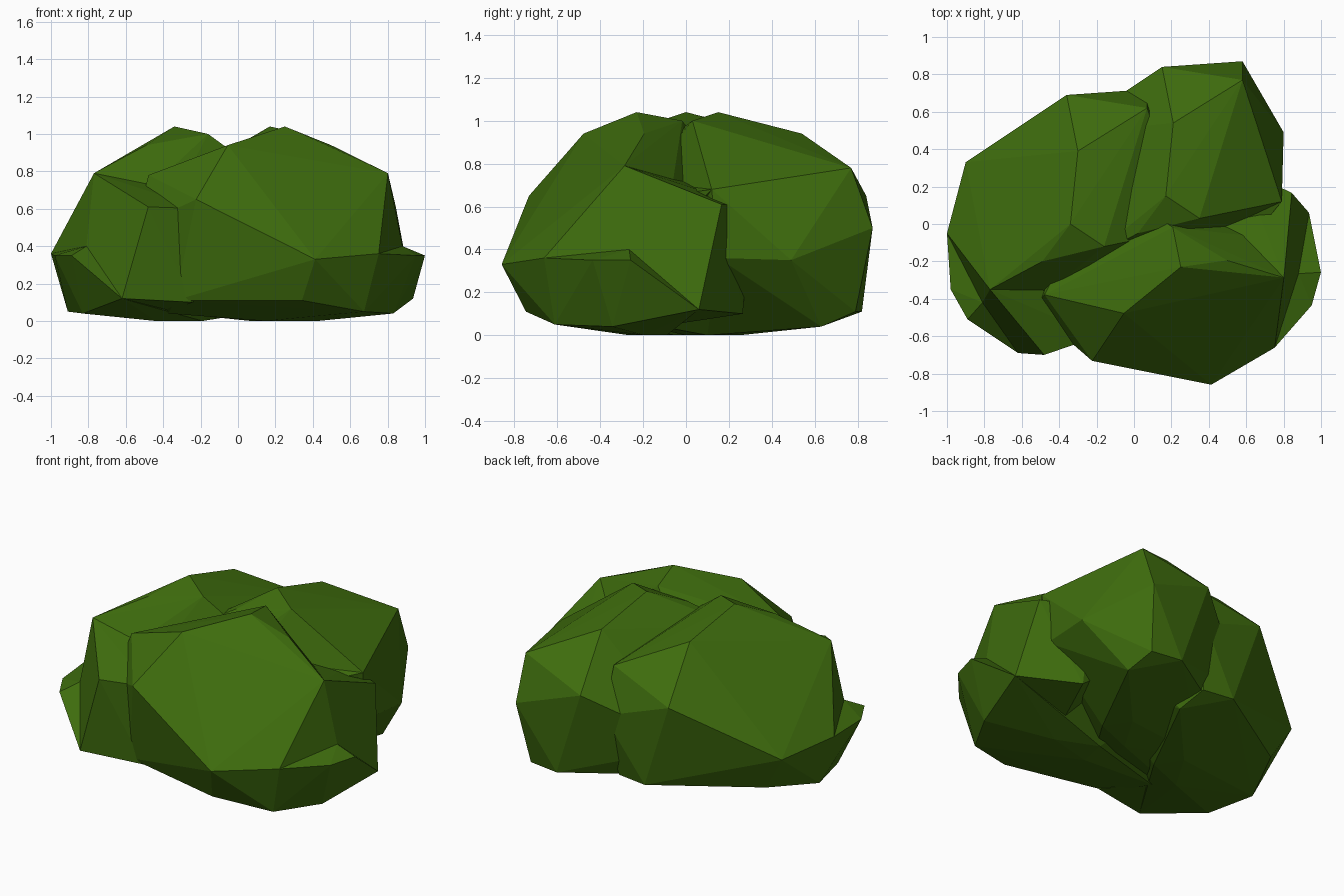
import bpy
import bmesh
from math import radians
from mathutils import Matrix, Vector

# Remove the default object
default_cube = bpy.data.objects.get("Cube")
if default_cube:
    bpy.data.objects.remove(default_cube, do_unlink=True)


def make_material(name, colour):
    material = bpy.data.materials.new(name)
    material.use_nodes = True
    material.diffuse_color = colour
    shader = material.node_tree.nodes["Principled BSDF"]
    shader.inputs["Base Color"].default_value = colour
    shader.inputs["Roughness"].default_value = 1
    return material


leaf_green = make_material("leaf green", (0.048, 0.15, 0.004, 1))


def add_hull(bm, points):
    """Wrap a closed faceted shell around a handful of corner points."""
    verts = [bm.verts.new(point) for point in points]
    result = bmesh.ops.convex_hull(bm, input=verts)
    loose = [item for item in result["geom_interior"] if isinstance(item, bmesh.types.BMVert)]
    bmesh.ops.delete(bm, geom=loose, context="VERTS")


# Corners of one leafy clump, measured from the point below its peak
shoulder = (-.43, -.35, .79)
far_shoulder = (.62, -.03, .68)
foot = (-.28, -.69, .12)
side_tip = (-.66, -.05, .36)
notch = (-.47, -.42, .4)
side_base = [(-.57, -.03, .05), (-.49, -.33, .04)]

crown = [
    (0, 0, 1.04), (.04, .39, .94), (-.15, -.2, .94), (.18, -.12, 1),
    (.41, .62, .78), (-.02, .69, .65), (-.12, -.36, .72),
    shoulder, far_shoulder,
]
flank = [
    (-.56, .33, .33), (.63, .34, .35), (.41, .72, .5), (.6, 0, .36),
    side_tip, notch,
]
skirt = [
    (-.43, .3, .11), (.16, .67, .11), (.36, .64, .11), (.4, .48, .04),
    (-.1, -.15, 0), (.05, .1, 0), (.15, -.05, 0), foot,
]

# The lower front steps out as a sloping shelf under the crown
shelf = [
    shoulder, far_shoulder, foot, notch, (-.14, -.7, .61),
    (.15, -.6, .6), (.1, -.6, .1), (-.1, -.15, .03),
]

# A low ledge juts out from the side below a shallow notch
ledge = [
    notch, (-.55, -.51, .35), (-.64, -.35, .35), side_tip,
    foot, (-.1, -.15, .03),
]


def build_clump_mesh():
    bm = bmesh.new()
    add_hull(bm, crown + flank + skirt + side_base)
    add_hull(bm, shelf)
    add_hull(bm, ledge + side_base)
    bmesh.ops.dissolve_limit(bm, angle_limit=radians(2), verts=bm.verts[:], edges=bm.edges[:])
    bmesh.ops.recalc_face_normals(bm, faces=bm.faces[:])
    mesh = bpy.data.meshes.new("leaf_clump")
    bm.to_mesh(mesh)
    bm.free()
    mesh.materials.append(leaf_green)
    mesh.shade_flat()
    return mesh


clump_mesh = build_clump_mesh()


def place_clump(name, x, y, turn):
    clump = bpy.data.objects.new(name, clump_mesh)
    bpy.context.collection.objects.link(clump)
    clump.matrix_world = Matrix.Translation(Vector((x, y, 0))) @ Matrix.Rotation(radians(turn), 4, "Z")


# Three copies of the clump overlap to form the bush
place_clump("right_clump", -.34, 0, 0)
place_clump("back_left_clump", .17, .15, 0)
place_clump("front_clump", .25, -.23, 135)
